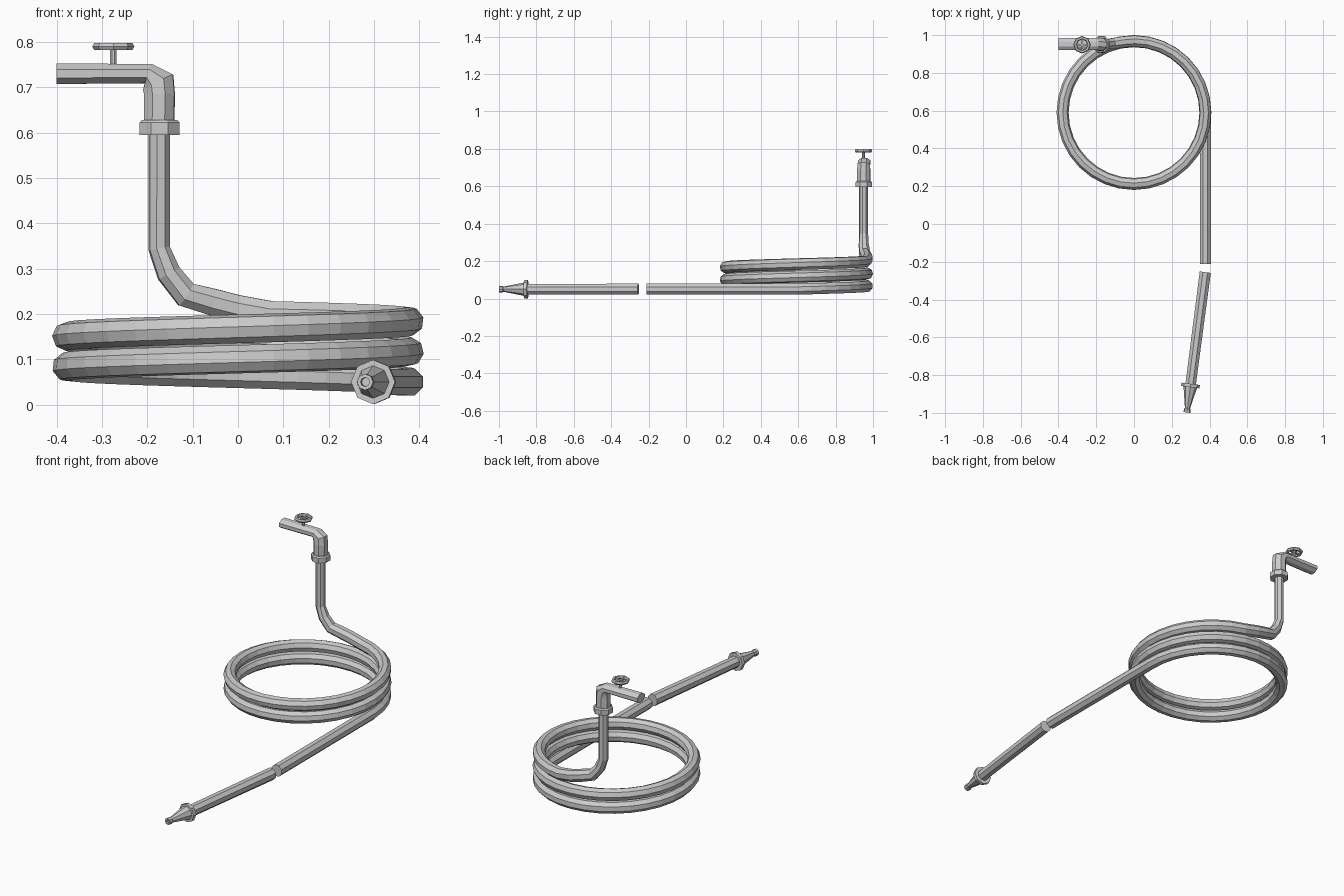
import bpy, math
from mathutils import Vector

if "Cube" in bpy.data.objects:
    bpy.data.objects.remove(bpy.data.objects["Cube"])


def tube(name, points, radii, side, phase=math.pi / 8, axis=None, n=8):
    """Sweep an n-sided section along points; a radius may be (side, normal)."""
    pts = [Vector(p) for p in points]
    side = Vector(side)
    verts, faces = [], []
    for i, p in enumerate(pts):
        if axis:
            t = Vector(axis).normalized()
        else:
            a = (p - pts[i - 1]).normalized() if i else Vector()
            b = (pts[i + 1] - p).normalized() if i < len(pts) - 1 else Vector()
            t = (a + b).normalized()
        side = (side - t * side.dot(t)).normalized()
        normal = t.cross(side)
        r = radii[i] if isinstance(radii, list) else radii
        ru, rv = r if isinstance(r, tuple) else (r, r)
        for k in range(n):
            a = phase + k * math.tau / n
            verts.append(p + side * ru * math.cos(a) + normal * rv * math.sin(a))
    for i in range(len(pts) - 1):
        for k in range(n):
            j = (k + 1) % n
            faces.append((i * n + k, i * n + j, (i + 1) * n + j, (i + 1) * n + k))
    last = (len(pts) - 1) * n
    faces.append(tuple(reversed(range(n))))
    faces.append(tuple(range(last, last + n)))
    mesh = bpy.data.meshes.new(name)
    mesh.from_pydata(verts, [], faces)
    obj = bpy.data.objects.new(name, mesh)
    bpy.context.collection.objects.link(obj)
    return obj


# Coiled hose: straight run, two and a quarter turns, then a bend up to the tap
R, CY, PITCH, STEPS = 0.378, 0.59, 0.067, 32
path = [(R, -0.212, 0.05), (R, 0.2, 0.05)]
for i in range(2 * STEPS + 8):
    a = math.tau * i / STEPS
    path.append((R * math.cos(a), CY + R * math.sin(a), 0.05 + PITCH * i / STEPS))
radii = [0.032] * len(path)
path += [(0, 0.968, 0.212), (-0.055, 0.964, 0.226), (-0.115, 0.955, 0.243),
         (-0.153, 0.95, 0.29), (-0.174, 0.95, 0.345), (-0.174, 0.95, 0.61)]
radii += [0.032, 0.032, 0.031, 0.028, 0.0245, 0.0245]
tube("coiled_hose", path, radii, (1, 0, 0))

# Loose hose end and nozzle share one slanted axis
AXIS = Vector((-0.098, -0.75, 0)).normalized()


def on_axis(y):
    return (R + (y + 0.25) * 0.098 / 0.75, y, 0.05)


tube("hose_end", [on_axis(-0.255), on_axis(-0.855)], [0.032, 0.03], (1, 0, 0), axis=AXIS)
nozzle = [(-0.846, 0.03), (-0.846, 0.049), (-0.864, 0.049), (-0.864, 0.036),
          (-0.975, 0.014), (-0.98, 0.018), (-0.998, 0.018), (-0.998, 0.01), (-0.98, 0.01)]
tube("nozzle", [on_axis(y) for y, r in nozzle], [r for y, r in nozzle],
     (1, 0, 0), phase=0, axis=AXIS)

# Tap pipe with elbow
tube("tap_pipe",
     [(-0.4, 0.953, 0.73), (-0.197, 0.953, 0.73), (-0.176, 0.951, 0.711),
      (-0.173, 0.95, 0.685), (-0.174, 0.95, 0.61)],
     [(0.035, 0.0245), (0.035, 0.0245), (0.036, 0.04), (0.038, 0.036), (0.038, 0.036)],
     (0, 1, 0))

# Collar joining hose and tap
tube("hose_collar",
     [(-0.173, 0.95, z) for z in (0.595, 0.622, 0.628)], [0.048, 0.048, 0.042],
     (1, 0, 0), axis=(0, 0, 1))

# Tap handle: stem, wheel and spokes
HX, HY, HZ = -0.275, 0.949, 0.79
tube("handle_stem", [(HX, HY, 0.735), (HX, HY, 0.795)], 0.0075, (1, 0, 0))
bpy.ops.mesh.primitive_torus_add(major_segments=8, minor_segments=6, major_radius=0.037,
                                 minor_radius=0.0095, location=(HX, HY, HZ))
bpy.context.object.name = "handle_wheel"
for k in range(2):
    d = Vector((math.cos(k * math.pi / 2), math.sin(k * math.pi / 2), 0)) * 0.036
    c = Vector((HX, HY, HZ))
    tube("handle_spoke", [c - d, c + d], 0.006, (0, 0, 1), phase=math.pi / 4, n=4)
